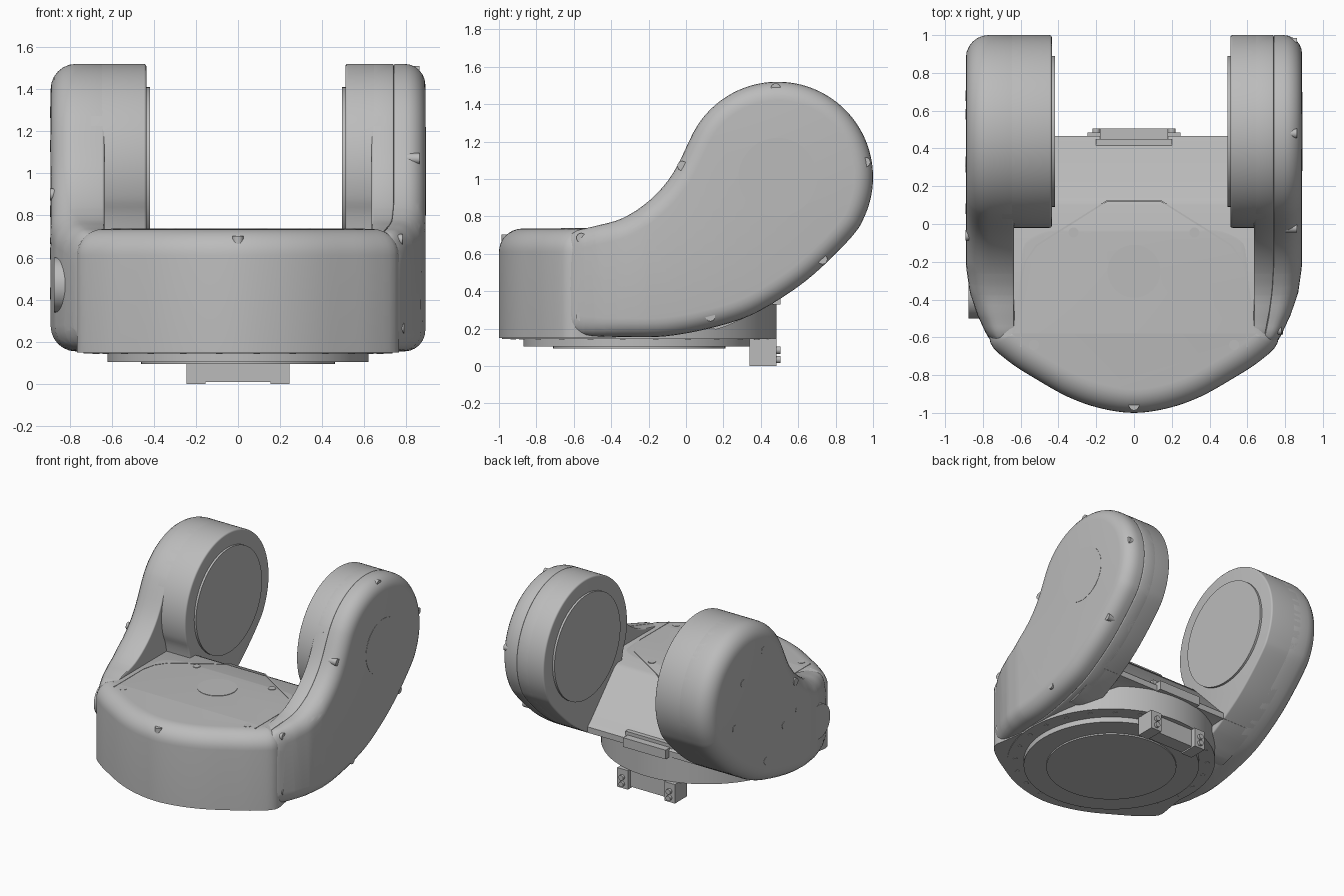
import bpy, bmesh, math
from mathutils import Vector

if "Cube" in bpy.data.objects:
    bpy.data.objects.remove(bpy.data.objects["Cube"], do_unlink=True)

grey = bpy.data.materials.new("plain grey")
grey.use_nodes = True
grey.diffuse_color = (0.5, 0.5, 0.5, 1)
grey.node_tree.nodes["Principled BSDF"].inputs["Base Color"].default_value = (0.5, 0.5, 0.5, 1)
parts = []


def add(name, bm):
    bmesh.ops.recalc_face_normals(bm, faces=bm.faces[:])
    mesh = bpy.data.meshes.new(name)
    bm.to_mesh(mesh)
    bm.free()
    mesh.materials.append(grey)
    ob = bpy.data.objects.new(name, mesh)
    bpy.context.collection.objects.link(ob)
    parts.append(ob)


def spline(pts, k=4):
    """Closed smooth loop through the points."""
    out, n = [], len(pts)
    for i in range(n):
        a, b, c, d = (Vector(pts[(i + j) % n]) for j in (-1, 0, 1, 2))
        for j in range(k):
            t = j / k
            out.append(b + (c - a) * t / 2 + (a * 2 - b * 5 + c * 4 - d) * t * t / 2
                       + (b * 3 - a - c * 3 + d) * t ** 3 / 2)
    return out


def rounded(h0, h1, r0, r1, n=6):
    """Layers (height, inset) of a prism with rounded rims."""
    turn = [math.pi / 2 * i / n for i in range(n + 1)]
    low = [(h0 + r0 * (1 - math.sin(t)), r0 * (1 - math.cos(t))) for t in reversed(turn)]
    high = [(h1 - r1 * (1 - math.sin(t)), r1 * (1 - math.cos(t))) for t in turn]
    return (low if r0 else [(h0, 0)]) + (high if r1 else [(h1, 0)])


def prism(pts, layers, place):
    """Anticlockwise outline stacked through the layers."""
    bm = bmesh.new()
    pts, n, rings = [Vector(p) for p in pts], len(pts), []
    inward = []
    for i in range(n):
        d = (pts[(i + 1) % n] - pts[i - 1]).normalized()
        inward.append(Vector((-d.y, d.x)))
    for h, inset in layers:
        rings.append([bm.verts.new(place(h, *(p + w * inset))) for p, w in zip(pts, inward)])
    for a, b in zip(rings, rings[1:]):
        for i in range(n):
            bm.faces.new((a[i], a[(i + 1) % n], b[(i + 1) % n], b[i]))
    bm.faces.new(rings[0])
    bm.faces.new(rings[-1])
    return bm


def along_x(h, a, b):
    return (h, a, b)


def along_y(h, a, b):
    return (a, h, b)


def along_z(h, a, b):
    return (a, b, h)


def disc(name, place, u, v, r, h0, h1, n=64):
    ring = [(u + r * math.cos(2 * math.pi * i / n), v + r * math.sin(2 * math.pi * i / n)) for i in range(n)]
    add(name, prism(ring, [(h0, 0), (h1, 0)], place))


def box(name, x0, x1, y0, y1, z0, z1):
    add(name, prism([(x0, y0), (x1, y0), (x1, y1), (x0, y1)], [(z0, 0), (z1, 0)], along_z))


# Plan of the front: half outline from the nose to the flank
FLANK = [(0, -1), (.18, -.975), (.35, -.915), (.52, -.82), (.66, -.73), (.76, -.63),
         (.83, -.48), (.87, -.36), (.89, -.22)]


def flank_x(y):
    for (xa, ya), (xb, yb) in zip(FLANK, FLANK[1:]):
        if y <= yb:
            return xa + (xb - xa) * (y - ya) / (yb - ya)
    return FLANK[-1][0]


# Arm side profiles in y and z
HUB = (.49, 1.01)


def head_arc(a0, a1):
    return [(HUB[0] + .51 * math.cos(math.radians(a)), HUB[1] + .51 * math.sin(math.radians(a)))
            for a in range(a0, a1 + 1, 10)]


UNDER = [(.12, .2), (.32, .26), (.48, .345), (.64, .455), (.79, .59)]
ARM = spline([(-.55, .165), (-.3, .155), (-.1, .16)] + UNDER + head_arc(-35, 155)
             + [(-.07, 1.03), (-.19, .89), (-.34, .79), (-.5, .745), (-.6, .715),
                (-.66, .63), (-.68, .5), (-.68, .3), (-.65, .2)])
HEAD = spline(UNDER + head_arc(-35, 205) + [(.05, .66), (.06, .4)])


def arm_piece(name, side, layers):
    """Slab of the arm, squeezed so that its front follows the flank."""
    bm = prism(ARM, layers, along_x)
    for i in range(9):
        bmesh.ops.bisect_plane(bm, geom=bm.verts[:] + bm.edges[:] + bm.faces[:],
                               plane_co=(0, -.65 + i * .055, 0), plane_no=(0, 1, 0))
    for v in bm.verts:
        if v.co.x > .63 and v.co.y < FLANK[-1][1]:
            v.co.x = .63 + (v.co.x - .63) * (flank_x(v.co.y) - .63) / .26
        v.co.x *= side
    bmesh.ops.triangulate(bm, faces=[f for f in bm.faces if len(f.verts) > 4])
    add(name, bm)


# Arms: neck slab, outer cover, broad head and bearing face
for word, s, inner, groove, rim in (("left", 1, .51, .007, .1), ("right", -1, .435, 0, .12)):
    arm_piece(word + "_arm_neck", s, rounded(.635, .74, .01, groove, 3))
    arm_piece(word + "_arm_cover", s, rounded(.74, .89, groove, rim))
    add(word + "_arm_head", prism(HEAD, rounded(inner, .7, .012, 0, 3),
                                  lambda h, a, b: (s * h, a, b)))
    disc(word + "_bearing_face", along_x, *HUB, .4, s * (inner - .016), s * (inner + .03))
disc("left_hub_cap", along_x, *HUB, .21, .86, .892)
disc("right_side_plug", along_x, -.37, .47, .13, -.875, -.7)

# Screws in the arm covers
for y, z, x in [(.48, 1.485, .862), (.96, 1.09, .862), (-.02, 1.07, .862), (.73, .57, .862),
                (.13, .265, .882), (-.56, .685, .782), (-.56, .265, .788)]:
    disc("left_arm_screw", along_x, y, z, .026, x - .06, x, 16)
for y, z in [(.33, 1.29), (.58, 1.13), (.68, .82), (.3, .43), (-.06, .9), (.08, .62)]:
    disc("right_arm_screw", along_x, y, z, .028, -.893, -.85, 16)
disc("right_arm_pin", along_x, -.07, .68, .015, -.893, -.85, 12)

# Base body with rounded top rim
half = FLANK[:6] + [(.75, -.5), (.72, -.3), (.68, -.05), (.5, .07), (.25, .08)]
plan = spline(half + [(-x, y) for x, y in reversed(half[1:])])
add("base_body", prism(plan, rounded(.15, .735, 0, .125, 8), along_z))

# Bridge between the arms, sloping down to the back
add("rear_bridge", prism([(-.5, .3), (.3, .3), (.35, .33), (.465, .335), (.465, .38), (.43, .41),
                          (.14, .715), (.1, .734), (-.5, .734)],
                         [(-.66, 0), (.66, 0)], along_x))
box("rear_tab", -.18, .18, .4, .505, .33, .4)
box("rear_tab_ledge", -.2, .2, .375, .45, .36, .425)

# Top cover seam, screws and round cap
seam = [(.603, -.65), (.603, -.3), (.58, -.2), (.52, -.11), (.145, .125), (-.145, .125),
        (-.52, -.11), (-.58, -.2), (-.603, -.3), (-.603, -.65)]
inside = [(x * .986, y - .008 if y > -.2 else y) for x, y in reversed(seam)]
add("top_cover_seam", prism(seam + inside, [(.715, 0), (.7375, 0)], along_z))
for s in (-1, 1):
    disc("rear_top_screw", along_z, s * .32, -.045, .027, .7, .739, 16)
    disc("front_top_screw", along_z, s * .53, -.64, .027, .69, .737, 16)
disc("nose_screw", along_z, 0, -.96, .027, .65, .703, 16)
disc("top_round_cap", along_z, 0, -.25, .14, .7, .738)

# Turntable below, with a ring of bolts
disc("turntable_drum", along_z, 0, -.25, .735, .145, .34, 96)
for i in range(24):
    a = 2 * math.pi * (i + .5) / 24
    disc("turntable_bolt", along_z, .68 * math.cos(a), -.25 + .68 * math.sin(a), .016, .141, .17, 10)
disc("turntable_flange", along_z, 0, -.25, .62, .105, .16, 96)
disc("turntable_plate", along_z, 0, -.25, .46, .094, .12, 96)

# Cable connector at the back
box("connector_bar", -.2, .2, .34, .45, .01, .146)
for word, s in (("left", 1), ("right", -1)):
    box(word + "_connector_ear", s * .2 - .045, s * .2 + .045, .34, .485, 0, .146)
    for z in (.035, .085):
        disc(word + "_connector_screw", along_y, s * .2, z, .02, .47, .505, 16)

# Shading
bpy.ops.object.select_all(action='DESELECT')
for ob in parts:
    ob.select_set(True)
bpy.context.view_layer.objects.active = parts[0]
bpy.ops.object.shade_smooth_by_angle(angle=math.radians(32))
